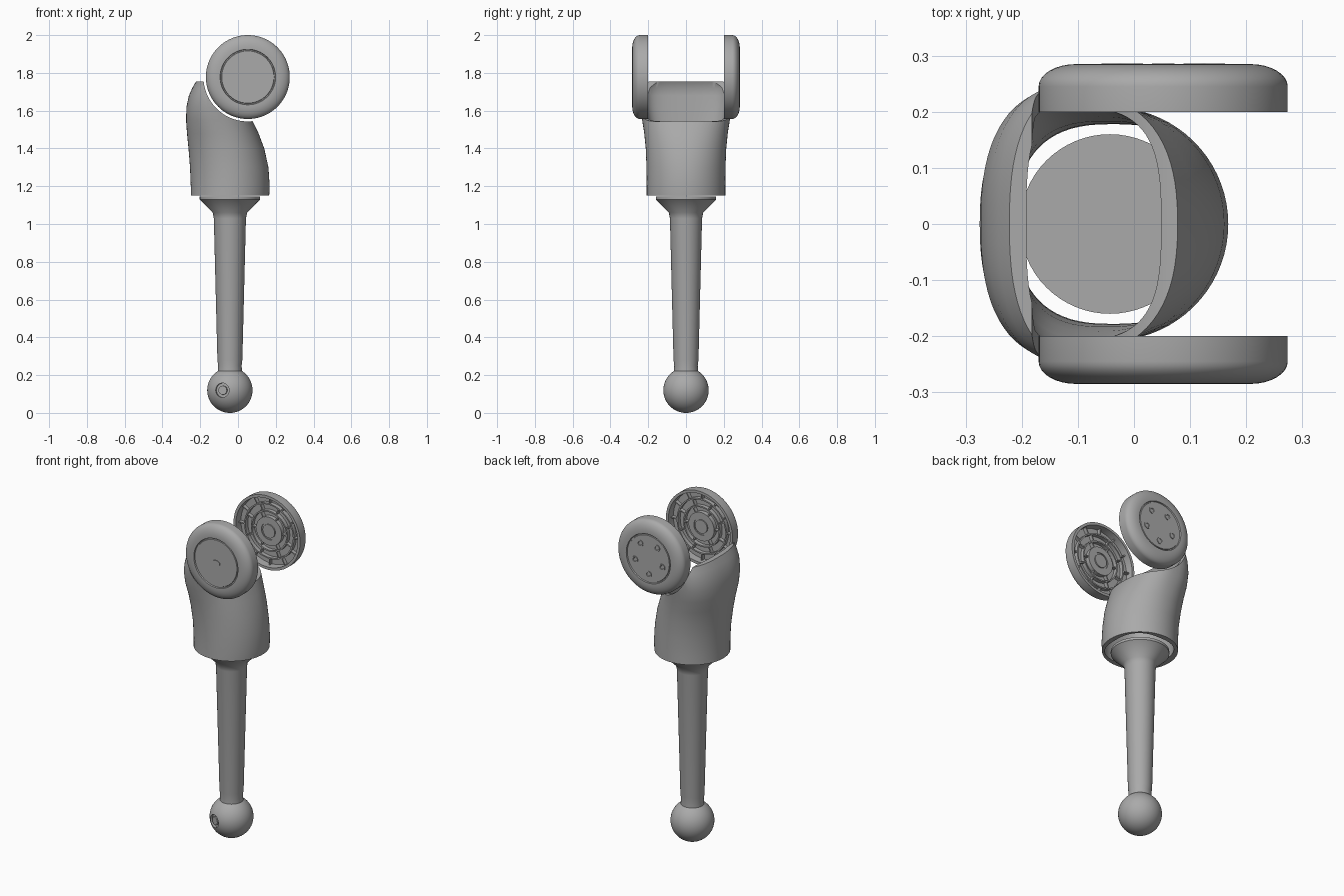
import bpy, bmesh, math
from mathutils import Matrix, Vector

cube = bpy.data.objects.get("Cube")
if cube:
    bpy.data.objects.remove(cube, do_unlink=True)

GREY = (0.4, 0.4, 0.4, 1)
mat = bpy.data.materials.new("plain grey")
mat.use_nodes = True
mat.diffuse_color = GREY
mat.node_tree.nodes["Principled BSDF"].inputs["Base Color"].default_value = GREY

AXIS_X = -0.043                      # axis of the stem and ball
HUB = Vector((0.052, 0, 1.778))      # axis of the two discs
DISC_R = 0.222


def finish(name, bm, matrix=Matrix(), angle=35):
    bmesh.ops.remove_doubles(bm, verts=bm.verts, dist=1e-5)
    bm.transform(matrix)
    bmesh.ops.recalc_face_normals(bm, faces=bm.faces)
    me = bpy.data.meshes.new(name)
    bm.to_mesh(me)
    bm.free()
    me.materials.append(mat)
    ob = bpy.data.objects.new(name, me)
    bpy.context.collection.objects.link(ob)
    select(ob)
    bpy.ops.object.shade_smooth_by_angle(angle=math.radians(angle))
    return ob


def select(ob):
    bpy.ops.object.select_all(action='DESELECT')
    ob.select_set(True)
    bpy.context.view_layer.objects.active = ob


def bridge(bm, rings, closed=False):
    loops = [[bm.verts.new(p) for p in ring] for ring in rings]
    pairs = list(zip(loops, loops[1:]))
    if closed:
        pairs.append((loops[-1], loops[0]))
    for a, b in pairs:
        for i in range(len(a)):
            j = (i + 1) % len(a)
            bm.faces.new((a[i], a[j], b[j], b[i]))


def lathe(name, profile, matrix=Matrix(), n=64):
    """Turn a (radius, height) profile around local z."""
    bm = bmesh.new()
    ang = [2 * math.pi * i / n for i in range(n)]
    bridge(bm, [[(r * math.cos(a), r * math.sin(a), h) for a in ang] for r, h in profile])
    bmesh.ops.dissolve_degenerate(bm, dist=1e-6, edges=bm.edges)
    return finish(name, bm, matrix)


def cut(ob, cutters):
    for c in cutters:
        c.hide_render = True
        m = ob.modifiers.new("cut", 'BOOLEAN')
        m.operation, m.solver, m.object = 'DIFFERENCE', 'EXACT', c
        select(ob)
        bpy.ops.object.modifier_apply(modifier=m.name)
        bpy.data.objects.remove(c, do_unlink=True)
    bpy.ops.object.shade_smooth_by_angle(angle=math.radians(35))


def rod(name, r, h0, h1, matrix, n=48):
    return lathe(name, [(0, h0), (r, h0), (r, h1), (0, h1)], matrix, n)


# Tapered stem with a flared collar
stem_at = Matrix.Translation((AXIS_X, 0, 0))
lathe("stem", [(0, .2), (.066, .2), (.062, .25), (.066, .28), (.085, 1.03), (.091, 1.06),
               (.155, 1.125), (.16, 1.13), (.16, 1.145), (0, 1.145)], stem_at)

# Ball foot with a round socket on two opposite sides
R = .12
arc = [math.pi * i / 32 for i in range(33)]
ball = lathe("ball_foot", [(R * math.sin(a), -R * math.cos(a)) for a in arc],
             Matrix.Translation((AXIS_X, 0, R)))
sockets = []
for side in (1, -1):
    aim = Vector((.35 * side, .94 * side, 0)).to_track_quat('Z', 'Y').to_matrix().to_4x4()
    place = Matrix.Translation((AXIS_X, 0, R)) @ aim
    sockets.append(rod("socket_cutter", .038, .1, .14, place, 24))
    rod("socket_pin", .024, .09, .111, place, 12)
cut(ball, sockets)

# Hollow leaning sleeve: z, back x, front x, half width, squareness
sections = [(1.15, -.25, .165, .208, 2), (1.2, -.25, .168, .208, 2), (1.3, -.254, .161, .209, 2),
            (1.4, -.262, .139, .213, 2.1), (1.48, -.270, .109, .221, 2.2),
            (1.55, -.275, .075, .232, 2.4), (1.62, -.273, .06, .243, 2.5),
            (1.68, -.26, .05, .248, 2.5), (1.72, -.242, .05, .248, 2.5), (1.755, -.222, .05, .245, 2.5)]


def oval(z, x0, x1, w, p, n=72):
    cx, rx = (x0 + x1) / 2, (x1 - x0) / 2
    power = lambda v: math.copysign(abs(v) ** (2 / p), v)
    ang = [2 * math.pi * i / n for i in range(n)]
    return [(cx + rx * power(math.cos(a)), w * power(math.sin(a)), z) for a in ang]


outer = [oval(*s) for s in sections]
inner = [oval(z, max(x0 + .03, -.21), x1 - .03, w - .03, p + .6) for z, x0, x1, w, p in sections]
bm = bmesh.new()
bridge(bm, outer + inner[::-1], closed=True)
sleeve = finish("sleeve", bm)
across = Matrix.Translation(HUB) @ Matrix.Rotation(math.pi / 2, 4, 'X')
cut(sleeve, [rod("sleeve_cutter", DISC_R + .013, -.5, .5, across, 96)])

# Two side discs: rounded outside, ribbed recess inside
crown = [(.155 + .067 * math.sin(a), .245 + .04 * math.cos(a))
         for a in (math.pi / 2 * i / 8 for i in range(9))]
disc_profile = [(0, .282), (.138, .282), (.14, .277), (.145, .277), (.147, .285)] + crown + [
    (DISC_R, .2), (.206, .2), (.204, .245), (.166, .245), (.166, .222), (.158, .222), (.158, .245),
    (.122, .245), (.122, .222), (.114, .222), (.114, .245), (.085, .245), (.085, .22), (.05, .22),
    (.05, .225), (.04, .225), (.04, .218), (0, .218)]

for side, label in ((-1, "front"), (1, "back")):
    # local z points outward from the middle
    place = Matrix.Translation(HUB) @ Matrix.Rotation(-side * math.pi / 2, 4, 'X')
    lathe(label + "_disc", disc_profile, place, 96)

    # staggered radial ribs in the recess
    bm = bmesh.new()
    for r0, r1, count, shift in ((.08, .12, 6, 0), (.118, .162, 8, .5), (.16, .208, 12, 0)):
        for i in range(count):
            spin = Matrix.Rotation(2 * math.pi * (i + shift) / count, 4, 'Z')
            size = Matrix.Diagonal((r1 - r0, .007, .024, 1))
            bmesh.ops.create_cube(bm, size=1, matrix=spin @ Matrix.Translation(
                ((r0 + r1) / 2, 0, .236)) @ size)
    finish(label + "_disc_ribs", bm, place)

    if side > 0:
        # ring of screw heads on the back disc
        for i in range(5):
            a = 2 * math.pi * i / 5 + math.pi / 2
            spot = place @ Matrix.Translation((.095 * math.cos(a), .095 * math.sin(a), 0))
            lathe("back_screw", [(0, .28), (.02, .28), (.02, .286), (.012, .286),
                                 (.01, .283), (0, .283)], spot, 12)
    else:
        # small oval cap in the middle of the front disc
        rod("front_cap", .026, .28, .285, place @ Matrix.Diagonal((1, .65, 1, 1)), 32)
